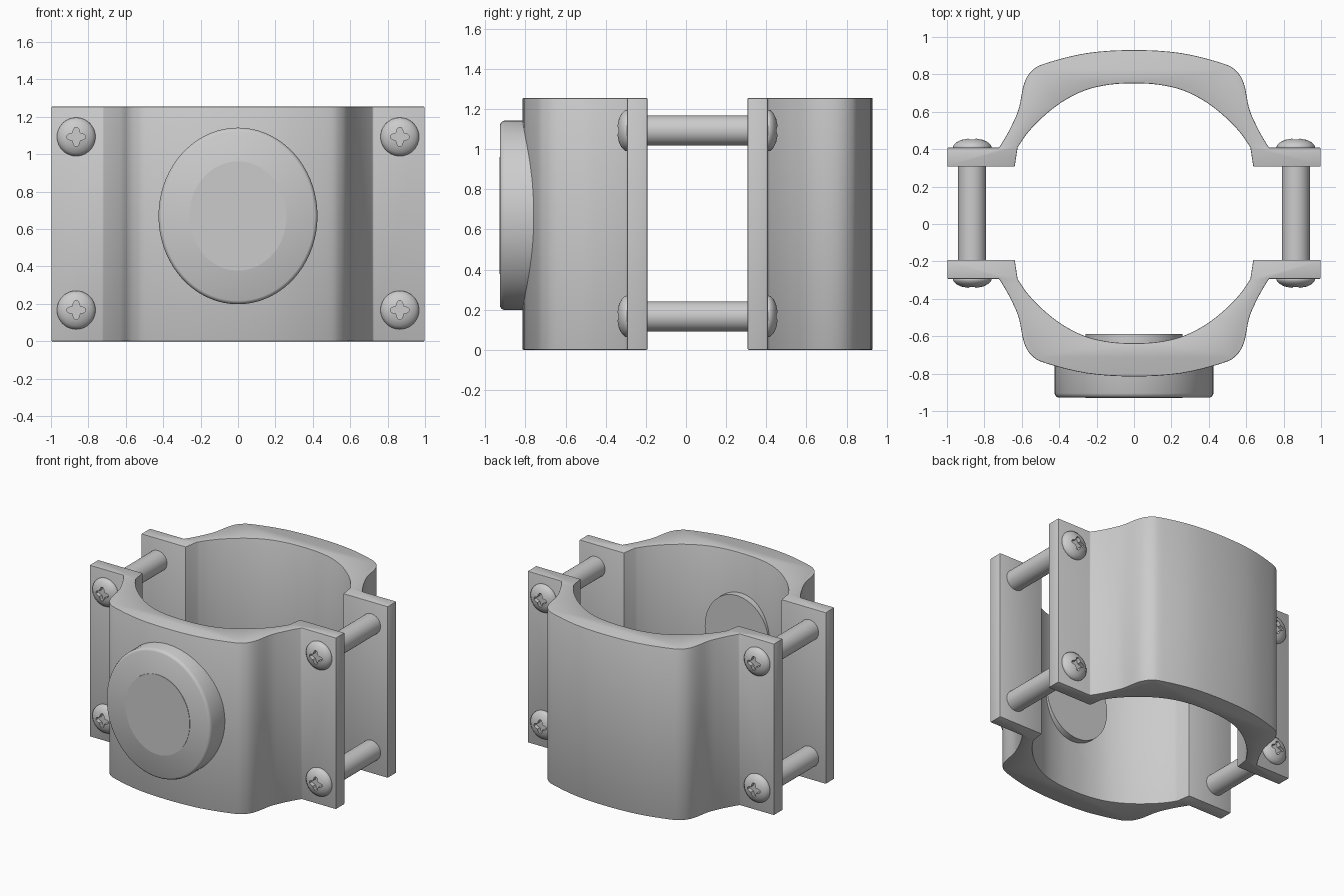
import bpy, bmesh, math
from mathutils import Vector, Matrix

if "Cube" in bpy.data.objects:
    bpy.data.objects.remove(bpy.data.objects["Cube"])

HEIGHT = 1.255
MID = 0.115          # the two halves mirror as y -> MID - y


def finish(name, bm, bevel=0.0, angle=35):
    """Bevel the sharp edges, make the object and shade it."""
    bmesh.ops.remove_doubles(bm, verts=bm.verts, dist=1e-5)
    bmesh.ops.recalc_face_normals(bm, faces=bm.faces)
    if bevel:
        edges = [e for e in bm.edges if e.calc_face_angle(0) > math.radians(40)]
        bmesh.ops.bevel(bm, geom=edges, offset=bevel, segments=2, profile=0.5,
                        affect='EDGES', clamp_overlap=True)
    mesh = bpy.data.meshes.new(name)
    bm.to_mesh(mesh)
    bm.free()
    ob = bpy.data.objects.new(name, mesh)
    bpy.context.collection.objects.link(ob)
    smooth(ob, angle)
    return ob


def smooth(ob, angle=35):
    bpy.ops.object.select_all(action='DESELECT')
    bpy.context.view_layer.objects.active = ob
    ob.select_set(True)
    bpy.ops.object.shade_smooth_by_angle(angle=math.radians(angle))


def prism(points, depth):
    """Extrude an xy outline upward."""
    bm = bmesh.new()
    face = bm.faces.new([bm.verts.new((x, y, 0)) for x, y in points])
    new = bmesh.ops.extrude_face_region(bm, geom=[face])['geom']
    bmesh.ops.translate(bm, vec=(0, 0, depth),
                        verts=[v for v in new if isinstance(v, bmesh.types.BMVert)])
    return bm


def lathe(profile, steps=48):
    """Revolve (radius, y) points about the y axis."""
    bm = bmesh.new()
    vs = [bm.verts.new((r, y, 0)) for r, y in profile]
    edges = [bm.edges.new(p) for p in zip(vs, vs[1:])]
    bmesh.ops.spin(bm, geom=vs + edges, cent=(0, 0, 0), axis=(0, 1, 0),
                   angle=math.tau, steps=steps)
    return bm


def curve(points, n=4):
    """Smooth interpolation through the points."""
    p = [Vector(q) for q in points]
    p = [2 * p[0] - p[1]] + p + [2 * p[-1] - p[-2]]
    out = []
    for a, b, c, d in zip(p, p[1:], p[2:], p[3:]):
        for i in range(n):
            t = i / n
            out.append(0.5 * (2 * b + (c - a) * t + (2 * a - 5 * b + 4 * c - d) * t * t
                              + (3 * b - a - 3 * c + d) * t ** 3))
    return [tuple(v) for v in out + [p[-2]]]


# Clamp halves
outer = curve([(-0.25, 0.914), (0, 0.93), (0.25, 0.914), (0.47, 0.86), (0.545, 0.82), (0.588, 0.75),
               (0.615, 0.62), (0.65, 0.535), (0.685, 0.468), (0.722, 0.408)])[4:]
flange = [(0.998, 0.408), (0.998, 0.307), (0.638, 0.307)]
inner = curve([(0.622, 0.41), (0.572, 0.483), (0.495, 0.565), (0.385, 0.652),
               (0.26, 0.715), (0.13, 0.745), (0, 0.752), (-0.13, 0.745)])[:-4]
right = outer + flange + inner
outline = right + [(-x, y) for x, y in reversed(right[1:-1])]
finish("back_clamp_half", prism(outline, HEIGHT), 0.005)
finish("front_clamp_half", prism([(x, MID - y) for x, y in outline], HEIGHT), 0.005)

# Oval boss on the front, with the plug that passes through the wall
for name, rx, rz, profile in (
        ("front_boss", 0.425, 0.472, [(0, -0.70), (1, -0.70), (1, -0.905), (0.985, -0.92),
                                      (0.96, -0.927), (0, -0.927)]),
        ("boss_plug", 0.26, 0.292, [(0, -0.588), (1, -0.588), (1, -0.93), (0, -0.93)])):
    body = lathe(profile, 72)
    bmesh.ops.scale(body, vec=(rx, 1, rz), verts=body.verts)
    bmesh.ops.translate(body, vec=(0, 0, 0.67), verts=body.verts)
    finish(name, body)

# Screw head with a cross recess
head = finish("screw_head", lathe([(0, -0.01), (0.10, -0.01), (0.103, 0.0), (0.101, 0.01), (0.085, 0.026),
                                   (0.06, 0.039), (0.03, 0.046), (0, 0.048)], 40))
w, l, k = 0.014, 0.05, 0.02
arm = [(k, -k), (l - 0.01, -w), (l, -w * 0.5), (l, w * 0.5), (l - 0.01, w)]
cross = []
for i in range(4):
    c, s = math.cos(i * math.pi / 2), math.sin(i * math.pi / 2)
    cross += [(x * c - y * s, x * s + y * c) for x, y in arm]
cut = prism(cross, 0.1)
bmesh.ops.transform(cut, matrix=Matrix.Translation((0, 0.115, 0)) @ Matrix.Rotation(math.pi / 2, 4, 'X'),
                    verts=cut.verts)
cutter = finish("recess_cutter", cut)
cutter.hide_render = True
mod = head.modifiers.new("recess", 'BOOLEAN')
mod.operation, mod.solver, mod.object = 'DIFFERENCE', 'EXACT', cutter
bpy.context.view_layer.objects.active = head
bpy.ops.object.modifier_apply(modifier=mod.name)
bpy.data.objects.remove(cutter)
smooth(head)

# Four screws: a shaft and a head at each end
shaft = finish("screw_shaft", lathe([(0, -0.25), (0.075, -0.25), (0.075, 0.37), (0, 0.37)], 32))
head_mesh, shaft_mesh = head.data, shaft.data
bpy.data.objects.remove(head)
bpy.data.objects.remove(shaft)


def place(name, mesh, loc, turn=0.0):
    ob = bpy.data.objects.new(name, mesh)
    ob.location, ob.rotation_euler = loc, (0, 0, turn)
    bpy.context.collection.objects.link(ob)


for side, x in (("left", -0.865), ("right", 0.865)):
    for level, z in (("lower", 0.167), ("upper", 1.093)):
        place(f"{level}_{side}_screw_shaft", shaft_mesh, (x, 0, z))
        place(f"{level}_{side}_back_head", head_mesh, (x, 0.41, z))
        place(f"{level}_{side}_front_head", head_mesh, (x, MID - 0.41, z), math.pi)
